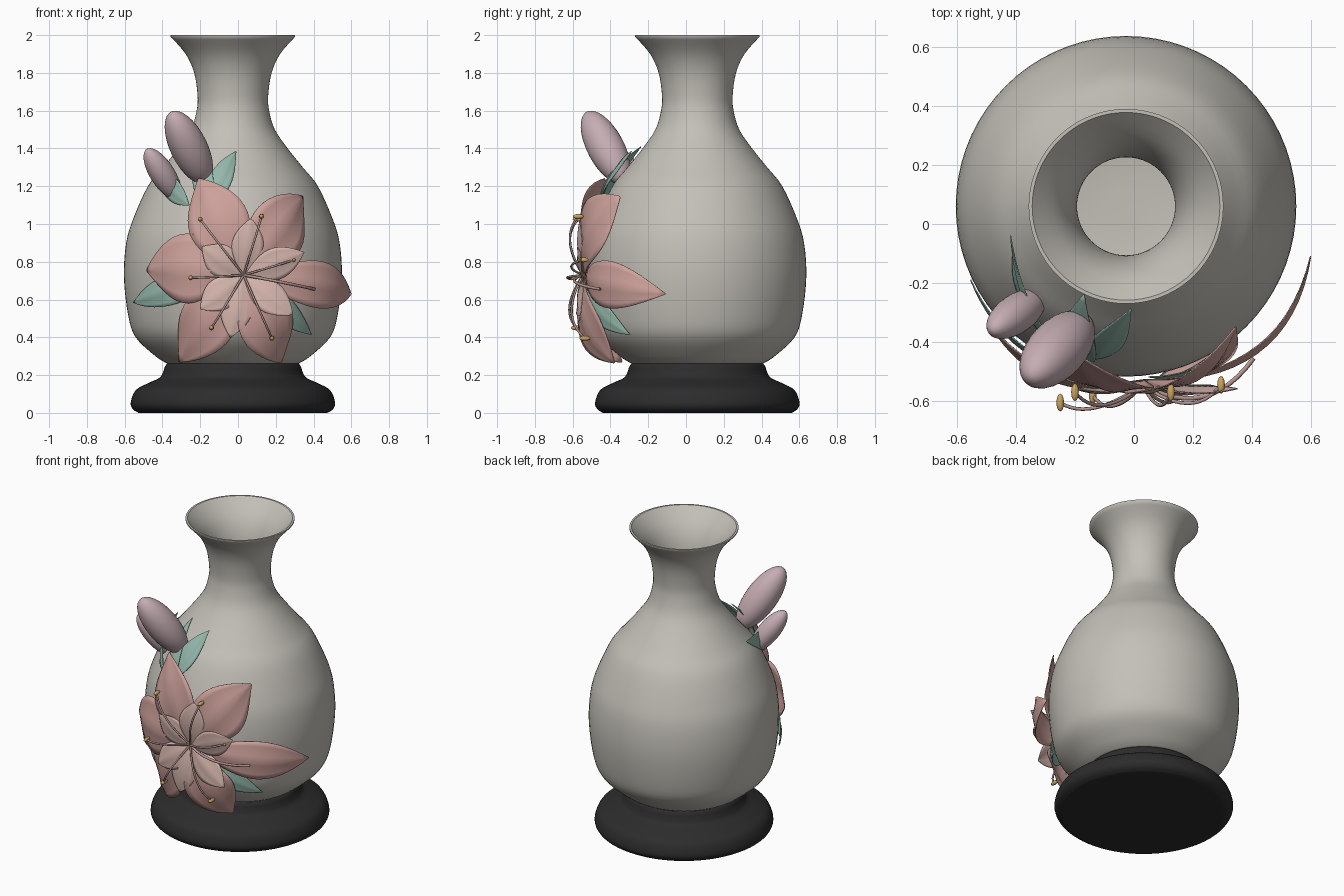
import bpy, math
from mathutils import Vector as V

if "Cube" in bpy.data.objects:
    bpy.data.objects.remove(bpy.data.objects["Cube"])

AX, AY = -0.027, 0.06   # vase axis


def material(name, rgb):
    m = bpy.data.materials.new(name)
    m.diffuse_color = (*rgb, 1)
    m.use_nodes = True
    m.node_tree.nodes["Principled BSDF"].inputs["Base Color"].default_value = m.diffuse_color
    return m


STONE = material("stone", (0.55, 0.53, 0.48))
BLACK = material("black", (0.025, 0.025, 0.025))
PINK = material("pink", (0.62, 0.36, 0.33))
PALE = material("pale_pink", (0.66, 0.46, 0.41))
BUD = material("bud", (0.56, 0.42, 0.45))
GREEN = material("green", (0.30, 0.48, 0.41))
STEM = material("filament", (0.45, 0.30, 0.27))
GOLD = material("gold", (0.60, 0.38, 0.12))


def add(name, verts, faces, mat):
    me = bpy.data.meshes.new(name)
    me.from_pydata([tuple(v) for v in verts], [], faces)
    me.materials.append(mat)
    ob = bpy.data.objects.new(name, me)
    bpy.context.collection.objects.link(ob)
    bpy.ops.object.select_all(action='DESELECT')
    ob.select_set(True)
    bpy.context.view_layer.objects.active = ob
    bpy.ops.object.shade_smooth_by_angle(angle=math.radians(45))
    return ob


def smooth(pts, n=4):
    # Catmull-Rom curve through the profile points
    out = []
    for i in range(len(pts) - 1):
        a, b, c, d = (V(pts[max(0, min(len(pts) - 1, i + k))]) for k in (-1, 0, 1, 2))
        for j in range(n):
            t = j / n
            out.append(0.5 * (2 * b + (c - a) * t + (2 * a - 5 * b + 4 * c - d) * t * t
                              + (3 * b - a - 3 * c + d) * t ** 3))
    return out + [V(pts[-1])]


def lathe(name, prof, mat, n=72):
    verts, faces = [], []
    for r, z in prof:
        for k in range(n):
            a = 2 * math.pi * k / n
            verts.append((AX + r * math.cos(a), AY + r * math.sin(a), z))
    for i in range(len(prof) - 1):
        for k in range(n):
            l = (k + 1) % n
            faces.append((i * n + k, i * n + l, (i + 1) * n + l, (i + 1) * n + k))
    faces.append(tuple(reversed(range(n))))
    faces.append(tuple(range(len(verts) - n, len(verts))))
    return add(name, verts, faces, mat)


# vase body: outer wall, rim, inner wall and floor
OUTER = smooth([(.35, .262), (.41, .30), (.515, .40), (.555, .52), (.577, .72), (.565, .9),
                (.527, 1.03), (.45, 1.2), (.37, 1.3), (.29, 1.4), (.222, 1.5), (.192, 1.6),
                (.187, 1.68), (.205, 1.8), (.25, 1.9), (.33, 1.992)])
inner = [(max(r - .02, .1), z + (.03 if z < .3 else 0)) for r, z in reversed(OUTER[:-1])]
lathe("vase_body", [(.05, .262)] + OUTER + [(.33, 2.0), (.318, 2.0)] + inner + [(.05, .29)], STONE)

# foot stand
lathe("foot_stand", [(.48, 0)] + smooth([(.50, 0), (.53, .02), (.541, .055), (.515, .12), (.45, .157),
      (.39, .185), (.37, .215), (.36, .245), (.345, .265)]) + [(.1, .265)], BLACK)


def outward(p):
    return V((p.x - AX, p.y - AY, 0)).normalized()


def clear(p, gap):
    # keep a point just outside the vase wall
    r = OUTER[0][0]
    for a, b in zip(OUTER, OUTER[1:]):
        if a[1] <= p.z <= b[1]:
            r = a[0] + (b[0] - a[0]) * (p.z - a[1]) / (b[1] - a[1])
    d = math.hypot(p.x - AX, p.y - AY)
    return p + outward(p) * max(0, r + gap - d)


def bezier(a, b, c, t):
    return a * (1 - t) ** 2 + b * 2 * t * (1 - t) + c * t * t


def petal(name, a, b, c, width, mat, peak=1.1, crease=.15, gap=.008, n=16, m=8):
    a, b, c = V(a), V(b), V(c)
    verts, faces = [], []
    for i in range(n + 1):
        t = i / n
        p = bezier(a, b, c, t)
        tan = ((b - a) * (1 - t) + (c - b) * t).normalized()
        side = tan.cross(outward(p)).normalized()
        nor = side.cross(tan)
        w = width * max(.02, math.sin(math.pi * t ** peak)) ** .9
        for j in range(m + 1):
            s = 2 * j / m - 1
            q = p + side * w * s + nor * w * crease * (1 - abs(s)) ** 1.5
            verts.append(clear(q, gap))
    for i in range(n):
        for j in range(m):
            k = i * (m + 1) + j
            faces.append((k, k + 1, k + m + 2, k + m + 1))
    ob = add(name, verts, faces, mat)
    mod = ob.modifiers.new("thickness", 'SOLIDIFY')
    mod.thickness = .004


# large outer petals: control point, tip, half width
C = (.03, -.53, .72)
outer = [((-.1, -.6, 1.0), (-.21, -.43, 1.24), .165), ((.22, -.58, .98), (.345, -.35, 1.145), .165),
         ((.5, -.53, .69), (.6, -.11, .63), .125), ((.16, -.60, .48), (.23, -.38, .265), .155),
         ((-.16, -.61, .5), (-.315, -.34, .27), .155), ((-.27, -.59, .79), (-.485, -.35, .755), .185)]
for i, (b, tip, w) in enumerate(outer):
    petal(f"outer_petal_{i + 1}", C, b, tip, w, PINK)

# small pale inner petals between them
for i, (x, z) in enumerate([(.07, 1.03), (.35, .85), (.29, .52), (-.04, .40), (-.2, .55), (-.19, .88)]):
    mid = ((x + .03) / 2, -.575, (z + .72) / 2)
    petal(f"inner_petal_{i + 1}", (.03, -.54, .72), mid, (x, -.56, z), .085, PALE, gap=.02)

# leaves tucked behind the flower and buds
leaves = [((-.14, -.46, 1.1), (-.10, -.42, 1.25), (-.01, -.29, 1.385), .06),
          ((-.14, -.47, 1.08), (-.22, -.42, 1.24), (-.17, -.24, 1.41), .06),
          ((-.26, -.42, 1.1), (-.38, -.33, 1.2), (-.42, -.04, 1.3), .06),
          ((-.1, -.52, .72), (-.42, -.48, .64), (-.555, -.19, .585), .08),
          ((.05, -.52, .68), (.25, -.53, .55), (.39, -.3, .415), .075)]
for i, (a, b, c, w) in enumerate(leaves):
    petal(f"leaf_{i + 1}", a, b, c, w, GREEN, peak=.9, gap=.004)


def ellipsoid(name, centre, axis, length, radius, mat, seg=32):
    bpy.ops.mesh.primitive_uv_sphere_add(segments=seg, ring_count=seg // 2, location=centre)
    ob = bpy.context.object
    ob.name = name
    ob.scale = (radius, radius, length)
    ob.rotation_euler = V(axis).to_track_quat('Z', 'Y').to_euler()
    ob.data.materials.append(mat)
    bpy.ops.object.shade_smooth()


# buds
ellipsoid("large_bud", (-.26, -.425, 1.405), (-.4, -.43, .81), .23, .098, BUD)
ellipsoid("small_bud", (-.40, -.305, 1.265), (-.5, -.35, .79), .165, .066, BUD)


def filament(name, a, b, c, r):
    cu = bpy.data.curves.new(name, 'CURVE')
    cu.dimensions = '3D'
    cu.bevel_depth = r
    cu.bevel_resolution = 2
    cu.use_fill_caps = True
    sp = cu.splines.new('POLY')
    sp.points.add(12)
    for i, p in enumerate(sp.points):
        p.co = (*bezier(V(a), V(b), V(c), i / 12), 1)
    cu.materials.append(STEM)
    bpy.context.collection.objects.link(bpy.data.objects.new(name, cu))


# stamens with anthers, and the pistil
tips = [(-.2, -.57, 1.025), (.125, -.57, 1.04), (.295, -.545, .81), (.18, -.535, .395),
        (-.14, -.58, .45), (-.25, -.605, .715)]
for i, t in enumerate(tips):
    mid = (.03 + (t[0] - .03) * .65, -.67, .72 + (t[2] - .72) * .65)
    filament(f"stamen_{i + 1}", (.03, -.545, .73), mid, t, .006)
    ellipsoid(f"anther_{i + 1}", t, (0, 1, 0), .03, .013, GOLD, 12)
filament("pistil", (.03, -.545, .73), (.25, -.67, .69), (.405, -.455, .655), .008)
